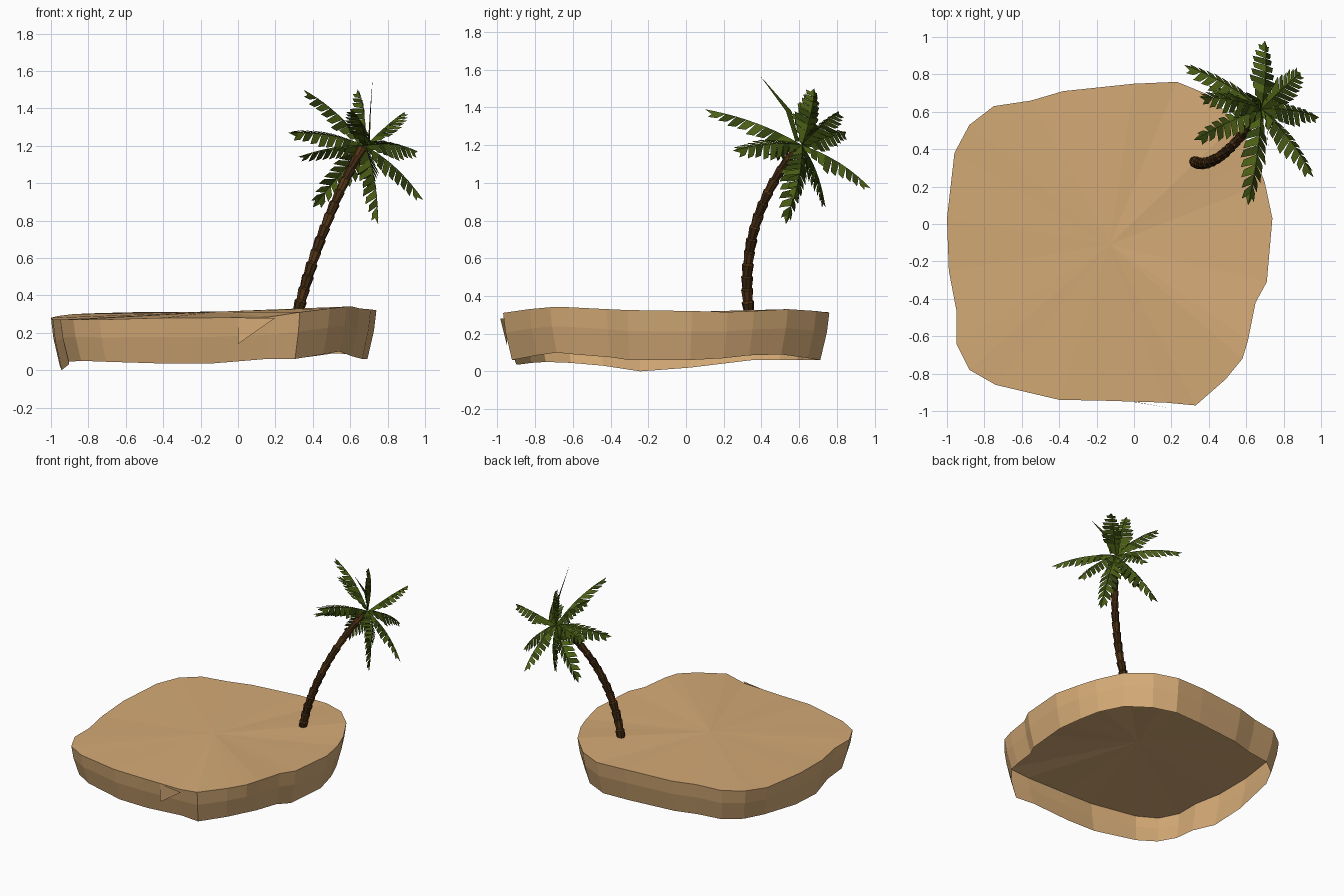
import bpy, bmesh, math, random
from mathutils import Vector as V

if "Cube" in bpy.data.objects:
    bpy.data.objects.remove(bpy.data.objects["Cube"])

random.seed(4)


def material(name, rgb):
    m = bpy.data.materials.new(name)
    lin = [((c / 255 + 0.055) / 1.055) ** 2.4 for c in rgb]
    m.diffuse_color = (*lin, 1)
    m.use_nodes = True
    m.node_tree.nodes["Principled BSDF"].inputs["Base Color"].default_value = m.diffuse_color
    return m


SAND = material("sand", (212, 170, 118))
BARK = material("dark_bark", (64, 41, 17))
BARK_LIGHT = material("light_bark", (82, 52, 22))
LEAF = material("leaf_green", (74, 94, 20))
LEAF_DARK = material("dark_leaf_green", (50, 66, 13))


def finish(bm, name, mats):
    me = bpy.data.meshes.new(name)
    bm.to_mesh(me)
    bm.free()
    for m in mats:
        me.materials.append(m)
    ob = bpy.data.objects.new(name, me)
    bpy.context.collection.objects.link(ob)
    return ob


# Sand island: open-bottomed shell; rim points are x, y, top z, bottom z (counter-clockwise)
RIM = [(0.74, 0.03, .32, .06), (0.70, 0.22, .315, .07), (0.65, 0.36, .32, .085),
       (0.55, 0.54, .33, .09), (0.40, 0.69, .32, .07), (0.23, 0.76, .31, .06),
       (0.0, 0.75, .315, .06), (-0.38, 0.71, .31, .06), (-0.55, 0.66, .31, .06),
       (-0.75, 0.63, .305, .06), (-0.88, 0.53, .30, .06), (-0.96, 0.38, .29, .06),
       (-1.0, 0.03, .28, .02), (-0.99, -0.25, .27, .0), (-0.95, -0.46, .27, .03),
       (-0.95, -0.64, .27, .045), (-0.88, -0.78, .27, .05), (-0.74, -0.86, .27, .045),
       (-0.40, -0.94, .28, .035), (-0.15, -0.945, .28, .035), (0.17, -0.955, .285, .06),
       (0.33, -0.97, .31, .06), (0.49, -0.83, .33, .085), (0.58, -0.72, .34, .10),
       (0.61, -0.62, .34, .09), (0.65, -0.42, .33, .075), (0.71, -0.31, .325, .06)]
bm = bmesh.new()
cx, cy = -0.13, -0.11
rings = []
for drop, scale in ((0, 1), (0.42, 0.985), (1, 0.945)):
    rings.append([bm.verts.new((cx + (x - cx) * scale, cy + (y - cy) * scale,
                                zt + (zb - zt) * drop)) for x, y, zt, zb in RIM])
n = len(RIM)
centre = bm.verts.new((cx, cy, 0.312))
for i in range(n):
    j = (i + 1) % n
    bm.faces.new((rings[0][i], rings[0][j], centre))
    for hi, lo in zip(rings, rings[1:]):
        bm.faces.new((lo[i], lo[j], hi[j], hi[i]))
# small torn flap on the front wall
bm.faces.new([bm.verts.new(p) for p in ((0, -.95, .14), (.2, -.985, .28), (0, -.952, .28))])
finish(bm, "sand_island", [SAND])

# Palm trunk: stacked flared segments along a curve
P = [V((0.32, 0.335, 0.31)), V((0.40, 0.29, 0.62)), V((0.52, 0.38, 0.94)), V((0.665, 0.595, 1.19))]


def trunk_at(t):
    s = 1 - t
    return P[0] * s**3 + P[1] * 3 * s * s * t + P[2] * 3 * s * t * t + P[3] * t**3


bm = bmesh.new()
SEG, SIDES = 14, 8
prev = None
for k in range(SEG):
    for t, flare in ((k / SEG, 0.86), ((k + 0.85) / SEG, 1.1)):
        d = (trunk_at(t + 0.01) - trunk_at(t - 0.01)).normalized()
        u = d.cross(V((0, 1, 0))).normalized()
        w = d.cross(u)
        r = (0.031 - 0.007 * t) * flare
        ring = [bm.verts.new(trunk_at(t) + r * (math.cos(a) * u + math.sin(a) * w))
                for a in (2 * math.pi * i / SIDES + k * 0.3 for i in range(SIDES))]
        if prev:
            for i in range(SIDES):
                j = (i + 1) % SIDES
                f = bm.faces.new((prev[i], prev[j], ring[j], ring[i]))
                f.material_index = int(k % 3 == 1)
        prev = ring
bm.faces.new(prev)
bmesh.ops.recalc_face_normals(bm, faces=bm.faces)
finish(bm, "palm_trunk", [BARK, BARK_LIGHT])

# Palm fronds: folded blades cut into leaflets, around a crown that leans with the trunk
CROWN = V((0.68, 0.615, 1.2))
AXIS = V((0.48, 0.52, 0.71)).normalized()
TIPS = [(0.61, 0.10, 1.39), (0.70, 0.98, 0.97), (0.99, 0.57, 0.91), (0.96, 0.25, 1.17),
        (0.75, 0.53, 0.78), (0.40, 0.74, 0.87), (0.32, 0.45, 1.14), (0.27, 0.85, 1.27),
        (0.35, 0.68, 1.50), (0.64, 0.68, 1.50), (0.89, 0.81, 1.38)]
LEAFLETS = 10


def add_frond(bm, tip):
    mid = (CROWN + tip) / 2 + AXIS * 0.06

    def spine(t):
        return CROWN * (1 - t)**2 + mid * 2 * t * (1 - t) + tip * t * t

    for k in range(LEAFLETS):
        a, b = k / LEAFLETS, (k + 1) / LEAFLETS
        d = (spine(b) - spine(a)).normalized()
        side = d.cross(AXIS).normalized()
        up = side.cross(d)
        width = 0.088 * min(1, 0.3 + 2.6 * a) * (1 - a**2.2) + 0.008
        step = (spine(b) - spine(a)).length
        for s in (-1, 1):
            out = (side * s * 0.85 - up * 0.5) * width * random.uniform(0.85, 1.1)
            pts = [spine(a), spine(b), spine(b) + out + d * step * 0.5,
                   spine(a) + out * 0.88 + d * step * 0.7]
            if k == LEAFLETS - 1:
                pts = [spine(a), tip, spine(a) + out]
            f = bm.faces.new([bm.verts.new(p) for p in pts[::s]])
            f.material_index = int(random.random() < 0.4)


bm = bmesh.new()
for tip in TIPS:
    add_frond(bm, V(tip))
finish(bm, "palm_fronds", [LEAF, LEAF_DARK])

# Thin young shoot rising from the crown
bm = bmesh.new()
bm.faces.new([bm.verts.new(p) for p in ((.695, .60, 1.22), (.705, .56, 1.38), (.72, .395, 1.565),
                                        (.71, .53, 1.38), (.705, .58, 1.22))])
finish(bm, "young_shoot", [LEAF_DARK])
